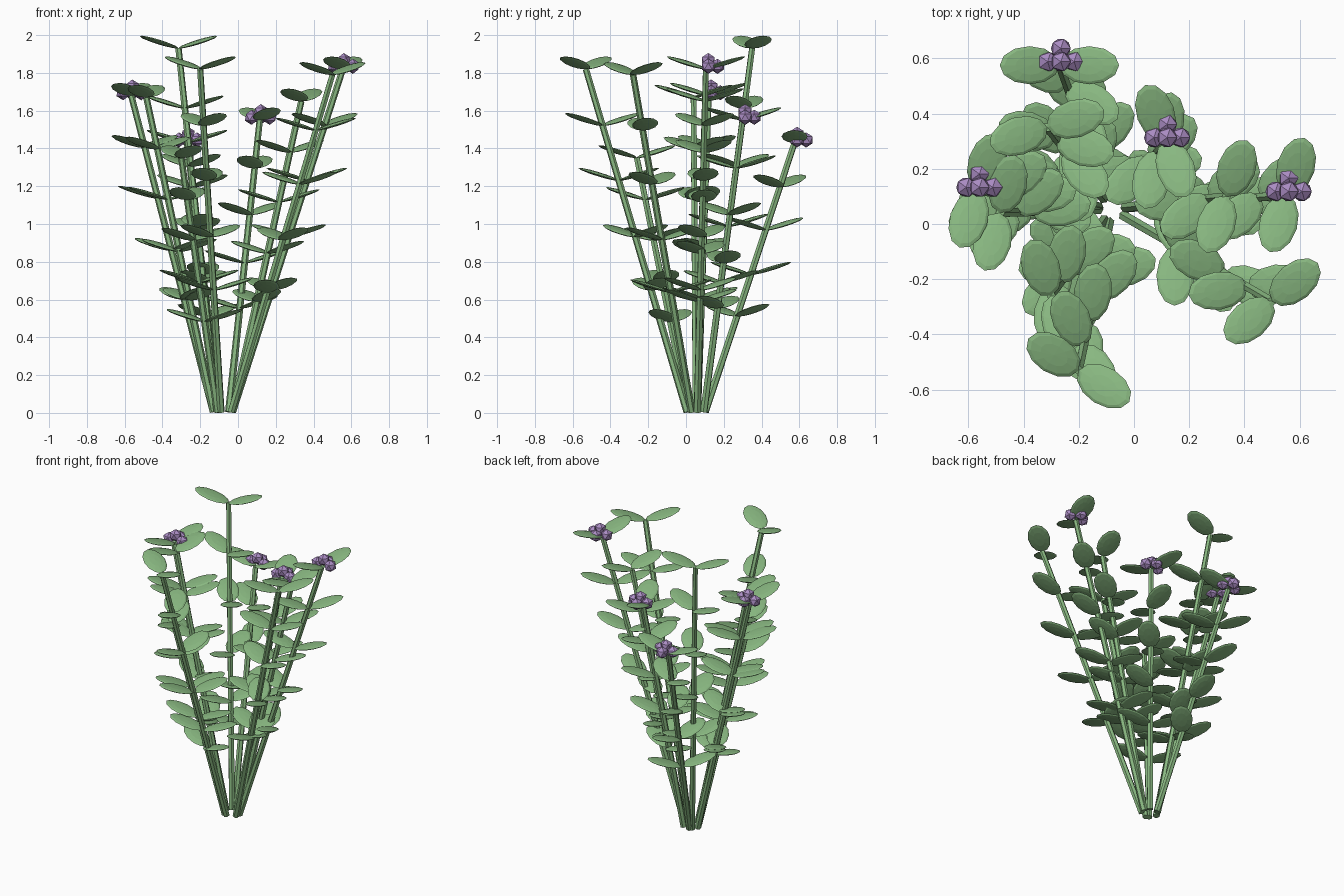
import bpy, bmesh, math
from mathutils import Matrix, Vector

if "Cube" in bpy.data.objects:
    bpy.data.objects.remove(bpy.data.objects["Cube"], do_unlink=True)


def material(name, colour):
    mat = bpy.data.materials.new(name)
    mat.use_nodes = True
    mat.diffuse_color = (*colour, 1)
    mat.node_tree.nodes["Principled BSDF"].inputs["Base Color"].default_value = (*colour, 1)
    return mat


GREEN = material("leaf green", (0.25, 0.48, 0.22))
PURPLE = material("blossom purple", (0.40, 0.26, 0.54))

ROOT = Vector((-0.08, 0.055, 0))
NODES = (1, 0.835, 0.675, 0.51, 0.355)   # leaf pair positions along a stem
TWIST = 33                               # turn between neighbouring pairs
LEAF_HALF, LEAF_RISE = 0.113, 17


def finish(bm, name, mat):
    mesh = bpy.data.meshes.new(name)
    bm.to_mesh(mesh)
    bm.free()
    mesh.materials.append(mat)
    obj = bpy.data.objects.new(name, mesh)
    bpy.context.collection.objects.link(obj)
    return obj


def add_stem(name, base, tip):
    # Slim hexagonal rod, slightly tapered
    axis = tip - base
    bm = bmesh.new()
    turn = axis.to_track_quat('Z', 'Y').to_matrix().to_4x4()
    bmesh.ops.create_cone(bm, cap_ends=True, segments=6, radius1=0.02, radius2=0.017,
                          depth=axis.length,
                          matrix=Matrix.Translation((base + tip) / 2) @ turn)
    finish(bm, name, GREEN)


def add_leaves(name, base, tip, angle):
    # Opposite pairs of thin, upturned oval leaves spiralling down the stem
    bm = bmesh.new()
    for i, t in enumerate(NODES):
        spot = base.lerp(tip, t)
        for side in (0, 180):
            heading = math.radians(angle - TWIST * i + side)
            place = (Matrix.Translation(spot)
                     @ Matrix.Rotation(heading, 4, 'Z')
                     @ Matrix.Rotation(math.radians(-LEAF_RISE), 4, 'Y')
                     @ Matrix.Translation((LEAF_HALF, 0, 0))
                     @ Matrix.Diagonal((LEAF_HALF, 0.069, 0.011, 1)))
            bmesh.ops.create_uvsphere(bm, u_segments=12, v_segments=6, radius=1, matrix=place)
    finish(bm, name, GREEN)


def add_blossom(name, tip):
    # Tight cluster of faceted buds
    bm = bmesh.new()
    for bud in ((-0.048, 0, 0), (0.048, 0, 0), (0, 0, 0.03), (0, 0.048, 0)):
        place = Matrix.Translation(tip + Vector((0.005, 0.013, 0.015)) + Vector(bud))
        bmesh.ops.create_icosphere(bm, subdivisions=1, radius=0.04, matrix=place)
    finish(bm, name, PURPLE)


# Tip position, heading of the top leaf pair, whether it flowers
STEMS = (
    ((-0.315, 0.35, 1.93), 17, False),
    ((-0.20, -0.53, 1.82), -32, False),
    ((0.50, -0.28, 1.79), 40, False),
    ((0.555, 0.105, 1.82), 73, True),
    ((0.115, 0.30, 1.55), 110, True),
    ((-0.565, 0.12, 1.68), 72, True),
    ((-0.27, 0.575, 1.43), 0, True),
    ((0.335, 0.10, 1.65), 70, False),
    ((-0.485, 0.04, 1.67), 75, False),
    ((-0.30, -0.26, 1.35), -70, False),
)

for n, (tip, angle, flowers) in enumerate(STEMS, 1):
    tip = Vector(tip)
    outward = Vector((tip.x, tip.y, 0)) - ROOT
    base = ROOT + outward.normalized() * 0.05 + Vector((0, 0, 0.005))
    add_stem(f"stem_{n}", base, tip)
    add_leaves(f"leaves_{n}", base, tip, angle)
    if flowers:
        add_blossom(f"blossom_{n}", tip)
